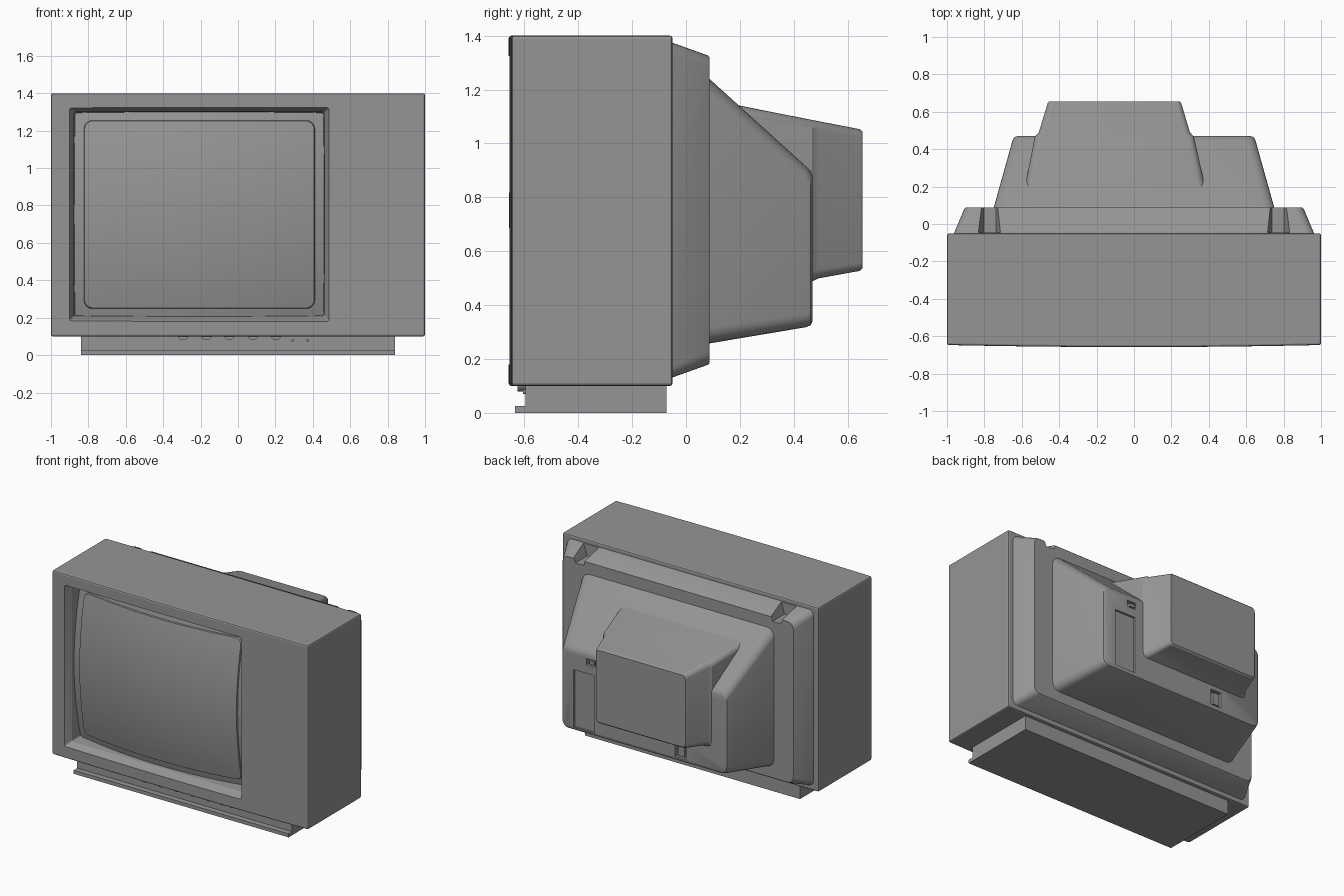
import bpy, bmesh, math

if "Cube" in bpy.data.objects:
    bpy.data.objects.remove(bpy.data.objects["Cube"])

grey = bpy.data.materials.new("dark_grey")
grey.diffuse_color = (0.3, 0.3, 0.3, 1)
grey.use_nodes = True
grey.node_tree.nodes["Principled BSDF"].inputs["Base Color"].default_value = grey.diffuse_color


def finish(name, bm, angle=30):
    bmesh.ops.recalc_face_normals(bm, faces=bm.faces)
    me = bpy.data.meshes.new(name)
    bm.to_mesh(me)
    bm.free()
    me.materials.append(grey)
    ob = bpy.data.objects.new(name, me)
    bpy.context.collection.objects.link(ob)
    smooth(ob, angle)
    return ob


def activate(ob):
    bpy.ops.object.select_all(action='DESELECT')
    ob.select_set(True)
    bpy.context.view_layer.objects.active = ob


def smooth(ob, angle=30):
    activate(ob)
    bpy.ops.object.shade_smooth_by_angle(angle=math.radians(angle))


def bevel(ob, width, segments=2):
    m = ob.modifiers.new("bevel", 'BEVEL')
    m.width, m.segments = width, segments
    m.limit_method, m.angle_limit = 'ANGLE', math.radians(30)
    activate(ob)
    bpy.ops.object.modifier_apply(modifier=m.name)


def cut(ob, cutter):
    m = ob.modifiers.new("cut", 'BOOLEAN')
    m.operation, m.solver, m.object = 'DIFFERENCE', 'EXACT', cutter
    activate(ob)
    bpy.ops.object.modifier_apply(modifier=m.name)
    bpy.data.objects.remove(cutter)


def round_rect(x0, x1, z0, z1, r, arc=5, edge=1):
    """Rounded rectangle in x-z, with optional points along the straight edges."""
    centres = [(x1 - r, z1 - r, 0), (x0 + r, z1 - r, 90), (x0 + r, z0 + r, 180), (x1 - r, z0 + r, 270)]
    corners = [[(cx + r * math.cos(math.radians(a + 90 * i / arc)),
                 cz + r * math.sin(math.radians(a + 90 * i / arc))) for i in range(arc + 1)]
               for cx, cz, a in centres]
    pts = []
    for k, c in enumerate(corners):
        pts += c
        (ax, az), (bx, bz) = c[-1], corners[(k + 1) % 4][0]
        pts += [(ax + (bx - ax) * t / edge, az + (bz - az) * t / edge) for t in range(1, edge)]
    return pts


def skin(name, rings, caps=(True, True), angle=30):
    bm = bmesh.new()
    vs = [[bm.verts.new(p) for p in ring] for ring in rings]
    n = len(vs[0])
    for a, b in zip(vs, vs[1:]):
        for i in range(n):
            bm.faces.new((a[i], a[(i + 1) % n], b[(i + 1) % n], b[i]))
    for use, ring in zip(caps, (vs[0], vs[-1])):
        if use:
            bm.faces.new(ring)
    return finish(name, bm, angle)


def loft(name, sections):
    """Sections are (y, x0, x1, z0, z1, corner radius), front to back."""
    return skin(name, [[(x, y, z) for x, z in round_rect(*s)] for y, *s in sections])


def box(name, x0, x1, y0, y1, z0, z1):
    return skin(name, [[(x0, y0, z), (x1, y0, z), (x1, y1, z), (x0, y1, z)] for z in (z0, z1)])


def peg(name, x, z, r, y0, y1):
    ring = [(x + r * math.cos(i * math.tau / 24), z + r * math.sin(i * math.tau / 24)) for i in range(24)]
    return skin(name, [[(px, y, pz) for px, pz in ring] for y in (y0, y1)])


# Cabinet: plan outline with a gently bowed front, and a tapered screen opening
plan = [(x / 8, -0.658 + 0.011 * (x / 8) ** 2) for x in range(-8, 9)] + [(1, -0.05), (-1, -0.05)]
cabinet = skin("cabinet", [[(x, y, z) for x, y in plan] for z in (0.1, 1.4)])
bevel(cabinet, 0.01)
cut(cabinet, loft("opening", [(-0.70, -0.925, 0.506, 0.161, 1.342, 0.01),
                              (-0.60, -0.877, 0.462, 0.205, 1.302, 0.01),
                              (-0.47, -0.868, 0.453, 0.214, 1.292, 0.01)]))
smooth(cabinet, 15)

# Picture tube: bulging surround and glass, built from concentric rounded rectangles
CX, CZ, HX, HZ = -0.207, 0.7525, 0.675, 0.55


def bulge(x, z):
    return -0.648 + 0.07 * ((x - CX) / HX) ** 2 + 0.07 * ((z - CZ) / HZ) ** 2


def dome(name, rect, lift, back):
    outline = round_rect(*rect, arc=6, edge=12)
    mx, mz = (rect[0] + rect[1]) / 2, (rect[2] + rect[3]) / 2
    rings = []
    for s in [0.01] + [i / 14 for i in range(1, 15)]:
        pts = [(mx + (x - mx) * s, mz + (z - mz) * s) for x, z in outline]
        rings.append([(x, bulge(x, z) - lift, z) for x, z in pts])
    # sloping rim running back from the edge
    rings.append([(mx + (x - mx) * 1.008, y + back, mz + (z - mz) * 1.008) for x, y, z in rings[-1]])
    return skin(name, rings, (True, False), 25)


dome("screen_surround", (-0.876, 0.461, 0.206, 1.301, 0.02), 0, 0.02)
dome("screen_glass", (-0.82, 0.407, 0.252, 1.252, 0.045), 0.009, 0.014)

# Rear frame behind the cabinet, with a tapered notch near each top corner
rear_frame = loft("rear_frame", [(-0.06, -0.967, 0.967, 0.128, 1.377, 0.04),
                                 (0.08, -0.908, 0.908, 0.178, 1.327, 0.05),
                                 (0.088, -0.90, 0.90, 0.185, 1.32, 0.045)])
for s in (-1, 1):
    cut(rear_frame, skin("notch", [[(s * a, -0.045, z), (s * b, -0.045, z), (s * b, 0.2, z), (s * a, 0.2, z)]
                                   for z, a, b in ((1.29, 0.738, 0.803), (1.42, 0.70, 0.85))]))
smooth(rear_frame)

# Sloping back housing with recessed hatch and sockets
housing = loft("back_housing", [(0.07, -0.755, 0.755, 0.255, 1.255, 0.06),
                                (0.445, -0.65, 0.65, 0.318, 0.915, 0.05),
                                (0.462, -0.642, 0.642, 0.325, 0.898, 0.048),
                                (0.47, -0.625, 0.625, 0.34, 0.88, 0.035)])
recesses = [(0.385, 0.55, 0.345, 0.75, 0.014), (0.38, 0.45, 0.81, 0.855, 0.03), (-0.33, -0.245, 0.35, 0.46, 0.03)]
for x0, x1, z0, z1, depth in recesses:
    cut(housing, box("recess", x0, x1, 0.47 - depth, 0.6, z0, z1))
smooth(housing)
box("socket_upper", 0.39, 0.425, 0.43, 0.468, 0.82, 0.845)
box("socket_lower", -0.315, -0.265, 0.43, 0.466, 0.36, 0.445)

# Tube neck cover, offset to one side, flaring slightly where it meets the housing
loft("tube_neck_cover", [(0.10, -0.602, 0.402, 0.43, 1.16, 0.04),
                         (0.468, -0.53, 0.32, 0.488, 1.087, 0.035),
                         (0.49, -0.509, 0.299, 0.499, 1.083, 0.035),
                         (0.645, -0.462, 0.253, 0.527, 1.053, 0.03),
                         (0.655, -0.453, 0.244, 0.536, 1.044, 0.025)])

# Plinth with front lip
box("plinth", -0.84, 0.84, -0.595, -0.073, 0, 0.105)
box("plinth_lip", -0.84, 0.84, -0.635, -0.59, 0, 0.025)

# Control knobs and small jacks tucked under the front edge
for i in range(5):
    peg("control_knob", -0.293 + i * 0.124, 0.11, 0.03, -0.625, -0.59)
for x in (0.293, 0.373):
    peg("jack", x, 0.078, 0.008, -0.605, -0.59)
